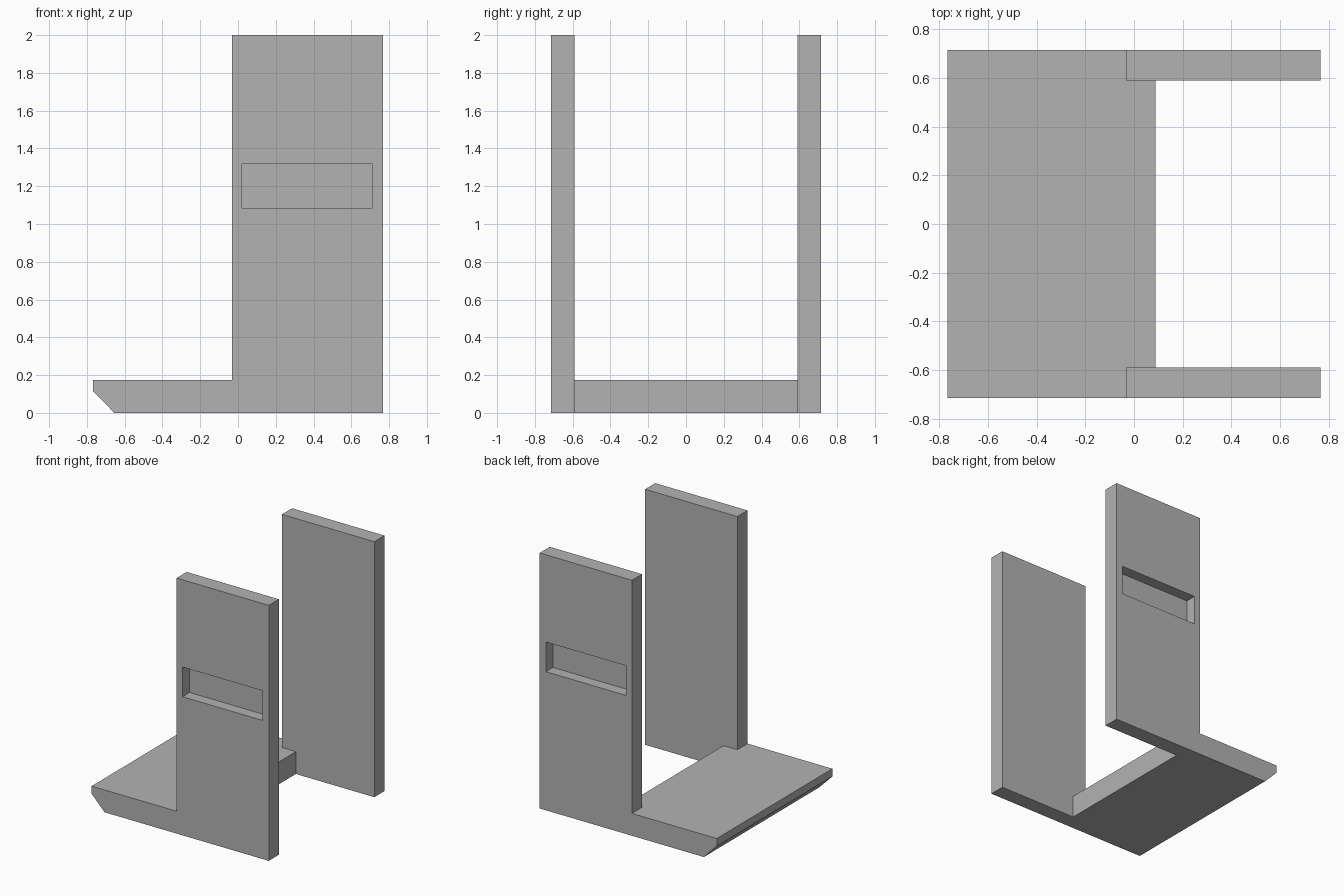
import bpy
import bmesh

if "Cube" in bpy.data.objects:
    bpy.data.objects.remove(bpy.data.objects["Cube"], do_unlink=True)

HALF_DEPTH = 0.715   # outer face of the panels
INNER = 0.59         # inner face of the panels
POCKET_DEPTH = 0.087

grey = bpy.data.materials.new("plain_grey")
grey.use_nodes = True
grey.diffuse_color = (0.45, 0.45, 0.45, 1)
grey.node_tree.nodes["Principled BSDF"].inputs["Base Color"].default_value = (0.45, 0.45, 0.45, 1)


def prism(name, profile, y0, y1):
    """Extrude an x-z profile along y."""
    bm = bmesh.new()
    face = bm.faces.new([bm.verts.new((x, y0, z)) for x, z in profile])
    ext = bmesh.ops.extrude_face_region(bm, geom=[face])
    verts = [v for v in ext["geom"] if isinstance(v, bmesh.types.BMVert)]
    bmesh.ops.translate(bm, verts=verts, vec=(0, y1 - y0, 0))
    bmesh.ops.recalc_face_normals(bm, faces=bm.faces)
    mesh = bpy.data.meshes.new(name)
    bm.to_mesh(mesh)
    bm.free()
    mesh.materials.append(grey)
    obj = bpy.data.objects.new(name, mesh)
    bpy.context.collection.objects.link(obj)
    return obj


def box(name, x0, x1, y0, y1, z0, z1):
    return prism(name, [(x0, z0), (x1, z0), (x1, z1), (x0, z1)], y0, y1)


def combine(target, tool, operation):
    """Apply a boolean and discard the tool."""
    mod = target.modifiers.new(operation.lower(), "BOOLEAN")
    mod.operation = operation
    mod.solver = "EXACT"
    mod.object = tool
    bpy.context.view_layer.objects.active = target
    bpy.ops.object.modifier_apply(modifier=mod.name)
    bpy.data.objects.remove(tool, do_unlink=True)


# Base plate with a chamfered lower lip
stand = prism("stand_body",
              [(-0.655, 0), (0.088, 0), (0.088, 0.175), (-0.767, 0.175), (-0.767, 0.115)],
              -HALF_DEPTH, HALF_DEPTH)

# Two upright panels, each with a shallow pocket in its outer face
for side in (-1, 1):
    ys = sorted((side * INNER, side * HALF_DEPTH))
    panel = box("upright_panel", -0.032, 0.767, *ys, 0, 2)
    cut = sorted((side * (HALF_DEPTH - POCKET_DEPTH), side * (HALF_DEPTH + 0.1)))
    pocket = box("pocket_cutter", 0.02, 0.712, *cut, 1.085, 1.317)
    pocket.hide_render = True
    combine(panel, pocket, "DIFFERENCE")
    combine(stand, panel, "UNION")
